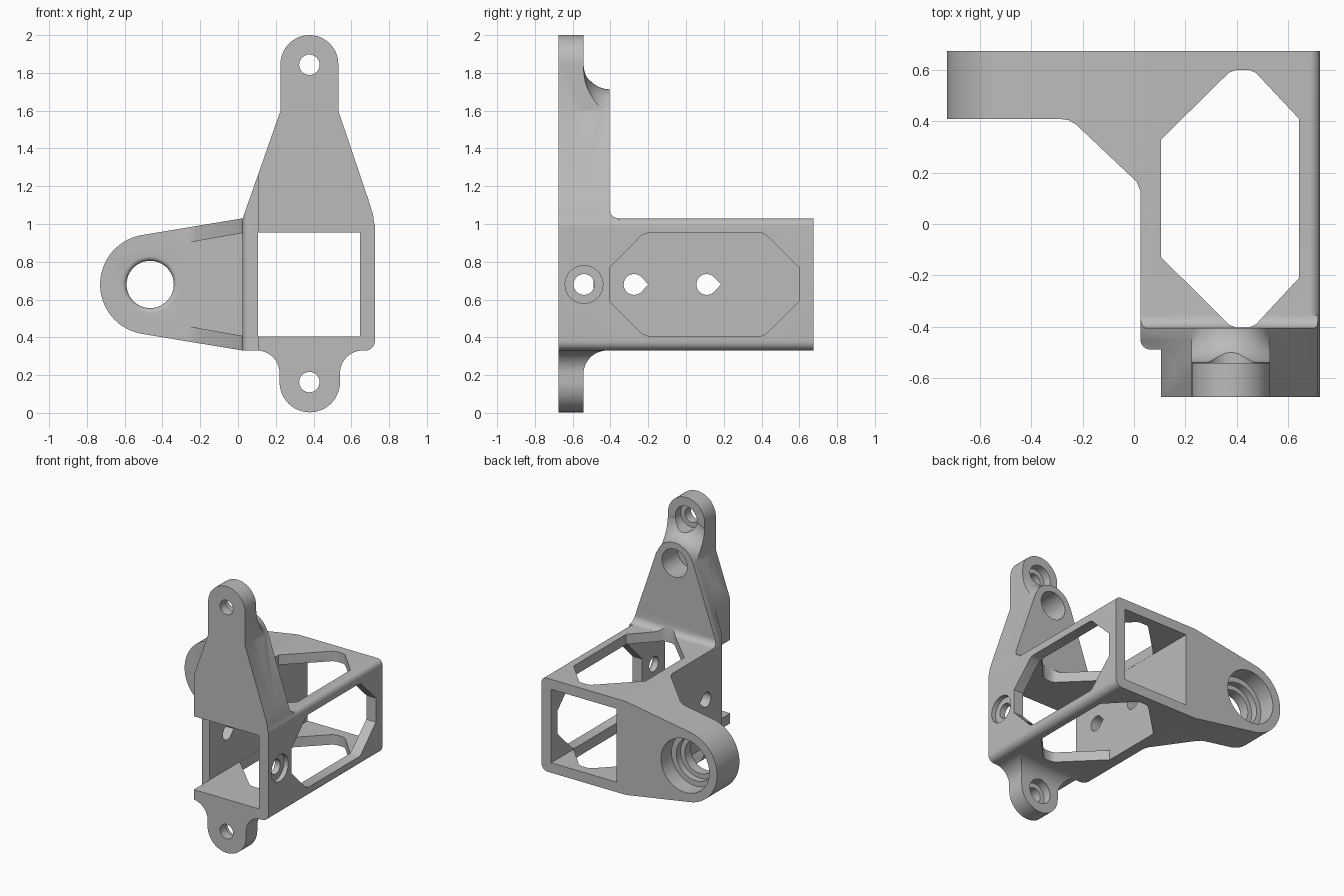
import bpy, bmesh
from math import cos, sin, radians, pi

cube = bpy.data.objects.get("Cube")
if cube:
    bpy.data.objects.remove(cube, do_unlink=True)

grey = bpy.data.materials.new("grey plastic")
grey.use_nodes = True
colour = (0.5, 0.5, 0.5, 1)
grey.diffuse_color = colour
grey.node_tree.nodes["Principled BSDF"].inputs["Base Color"].default_value = colour


def arc(cx, cy, r, start, end, steps=12):
    angles = [radians(start + (end - start) * i / steps) for i in range(steps + 1)]
    return [(cx + r * cos(a), cy + r * sin(a)) for a in angles]


def loft(name, rings):
    """Skin a list of equal closed rings and cap both ends."""
    bm = bmesh.new()
    rows = [[bm.verts.new(p) for p in ring] for ring in rings]
    n = len(rows[0])
    for a, b in zip(rows, rows[1:]):
        for i in range(n):
            j = (i + 1) % n
            bm.faces.new((a[i], a[j], b[j], b[i]))
    bm.faces.new(rows[0])
    bm.faces.new(rows[-1])
    bmesh.ops.recalc_face_normals(bm, faces=bm.faces)
    mesh = bpy.data.meshes.new(name)
    bm.to_mesh(mesh)
    bm.free()
    mesh.materials.append(grey)
    obj = bpy.data.objects.new(name, mesh)
    bpy.context.collection.objects.link(obj)
    return obj


def prism(name, outline, axis, lo, hi):
    place = {"x": lambda p, d: (d, p[0], p[1]),
             "y": lambda p, d: (p[0], d, p[1]),
             "z": lambda p, d: (p[0], p[1], d)}[axis]
    return loft(name, [[place(p, d) for p in outline] for d in (lo, hi)])


def lathe(name, x, z, profile, steps=48):
    """Turn (radius, y) pairs about a line along y."""
    return loft(name, [[(x + r * cos(2 * pi * i / steps), y, z + r * sin(2 * pi * i / steps))
                        for i in range(steps)] for r, y in profile])


def combine(target, other, operation):
    mod = target.modifiers.new("join", "BOOLEAN")
    mod.operation = operation
    mod.solver = "EXACT"
    mod.object = other
    bpy.context.view_layer.objects.active = target
    bpy.ops.object.modifier_apply(modifier=mod.name)
    bpy.data.objects.remove(other, do_unlink=True)
    return target


FRONT, BACK = -0.675, 0.675
TOWER_BACK, LUG_BACK = -0.405, -0.543
MID_Z, LUG_X = 0.68, 0.378

# Box tube with two rounded edges on its left side
box_outline = ([(0.025, 1.03), (0.025, 0.33)]
               + arc(0.675, 0.38, 0.05, -90, 0, 8) + arc(0.685, 0.99, 0.04, 0, 90, 8))
body = prism("bracket_body", box_outline, "y", FRONT, BACK)


# Tapered tower carrying the upper lug
def tower_outline(top):
    return ([(0.025, 0.97), (0.025, 1.03), (0.225, 1.6)] + top
            + [(0.531, 1.6), (0.69, 1.13), (0.715, 1.05), (0.725, 0.97)])


lug_outline = tower_outline(arc(LUG_X, 1.847, 0.153, 180, 0, 24))
block_outline = tower_outline(arc(LUG_X, 1.56, 0.153, 160, 20, 20))
combine(body, prism("upper_lug", lug_outline, "y", FRONT, LUG_BACK), "UNION")
combine(body, prism("tower", block_outline, "y", FRONT, TOWER_BACK), "UNION")

# Concave flare between the tower and the upper lug
curve = arc(0.153 + 0.135, TOWER_BACK, 0.135, 180, 270, 10)
flare = lathe("tower_flare", LUG_X, 1.56, curve + [(0.288, -0.6)])
combine(flare, prism("flare_limit", lug_outline, "y", -0.7, -0.3), "INTERSECT")
combine(body, flare, "UNION")

# Small fillet at the back foot of the tower
foot = prism("tower_foot", [(-0.45, 1.0), (-0.355, 1.0)]
             + arc(-0.355, 1.08, 0.05, 270, 180, 8) + [(-0.45, 1.08)], "x", -0.1, 0.8)
combine(foot, prism("foot_limit", lug_outline, "y", -0.7, -0.3), "INTERSECT")
combine(body, foot, "UNION")

# Lower lug, blended into the box on three sides
low_outline = ([(0.10, 0.37)] + arc(0.10, 0.21, 0.12, 90, 0)
               + arc(0.38, 0.163, 0.16, 180, 360, 24)
               + arc(0.66, 0.21, 0.12, 180, 90) + [(0.66, 0.37)])
low_side = ([(FRONT, 0.37), (FRONT, -0.1), (LUG_BACK, -0.1)]
            + arc(-0.418, 0.205, 0.125, 180, 90) + [(-0.418, 0.37)])
lower_lug = prism("lower_lug", low_outline, "y", -0.8, -0.3)
combine(lower_lug, prism("lug_side", low_side, "x", -0.1, 0.9), "INTERSECT")
combine(body, lower_lug, "UNION")

# Side arm with a round end
ARM_X = -0.465
arm_outline = ([(0.06, 0.33), (0.06, 1.03), (0.025, 1.03)]
               + arc(ARM_X, MID_Z, 0.265, 99.3, 260.7, 40) + [(0.025, 0.33)])
combine(body, prism("side_arm", arm_outline, "y", 0.41, BACK), "UNION")

# Two diagonal ribs between the arm and the box
rib = prism("arm_ribs", [(-0.29, 0.45), (-0.29, 0.41), (-0.255, 0.405), (-0.225, 0.387),
                         (0.01, 0.165), (0.025, 0.13), (0.06, 0.13), (0.06, 0.45)],
            "z", 0.2, 1.2)
combine(rib, prism("rib_limit", arm_outline, "y", 0, 0.6), "INTERSECT")
combine(rib, prism("rib_gap", [(-0.5, 0.86), (0.04, 0.955), (0.04, 0.405), (-0.5, 0.5)],
                   "y", 0, 0.41), "DIFFERENCE")
combine(body, rib, "UNION")


# Openings of the box
def rect(x0, x1, y0, y1):
    return [(x0, y0), (x1, y0), (x1, y1), (x0, y1)]


cutters = [
    prism("box_hollow", rect(0.105, 0.645, 0.405, 0.955), "y", -0.9, 0.9),
    prism("top_window", [(0.106, -0.13), (0.106, 0.33), (0.37, 0.59), (0.395, 0.6),
                         (0.45, 0.6), (0.475, 0.59), (0.644, 0.41), (0.644, -0.21),
                         (0.475, -0.392), (0.45, -0.403), (0.395, -0.403), (0.37, -0.392)],
          "z", -0.1, 1.3),
    prism("side_window", [(-0.403, 0.59), (-0.403, 0.77), (-0.235, 0.94), (-0.2, 0.953),
                          (0.395, 0.953), (0.42, 0.945), (0.598, 0.77), (0.598, 0.59),
                          (0.42, 0.415), (0.395, 0.407), (-0.2, 0.407), (-0.235, 0.42)],
          "x", 0.5, 0.9),
    prism("front_notch", [(-0.1, -0.8), (0.106, -0.8), (0.106, -0.49)]
          + arc(0.065, -0.45, 0.04, 270, 180, 8) + [(-0.1, -0.45)], "z", 0.32, 1.3),
]

# Screw holes through the side walls
cutters += [prism("wall_hole", arc(y, MID_Z, 0.055, 45, 315, 30) + [(y + 0.075, MID_Z)],
                  "x", -0.05, 0.2) for y in (-0.275, 0.11)]
cutters += [prism("side_hole", arc(-0.54, MID_Z, r, 0, 350, 35), "x", x, 0.9)
            for r, x in ((0.055, 0.5), (0.1, 0.69))]

# Lug holes with seats at the back, and the blind tower pocket
cutters += [lathe("lug_hole", LUG_X, z, [(0.054, -0.8), (0.054, -0.605), (0.09, -0.605),
                                         (0.09, -0.3)]) for z in (1.843, 0.163)]
cutters.append(lathe("tower_pocket", LUG_X, 1.56, [(0.105, -0.59), (0.105, -0.3)]))

# Stepped arm bore with a rounded front rim
rim = arc(0.15, 0.435, 0.025, 270, 180, 6)
cutters.append(lathe("arm_bore", ARM_X, MID_Z, [(0.15, 0.35)] + rim
                     + [(0.125, 0.5), (0.16, 0.5), (0.16, 0.55), (0.2, 0.55), (0.2, 0.8)], 64))

for cutter in cutters:
    combine(body, cutter, "DIFFERENCE")

# Smooth the curved faces and keep the edges sharp
bpy.ops.object.select_all(action="DESELECT")
body.select_set(True)
bpy.context.view_layer.objects.active = body
bpy.ops.object.shade_smooth_by_angle(angle=radians(28))
